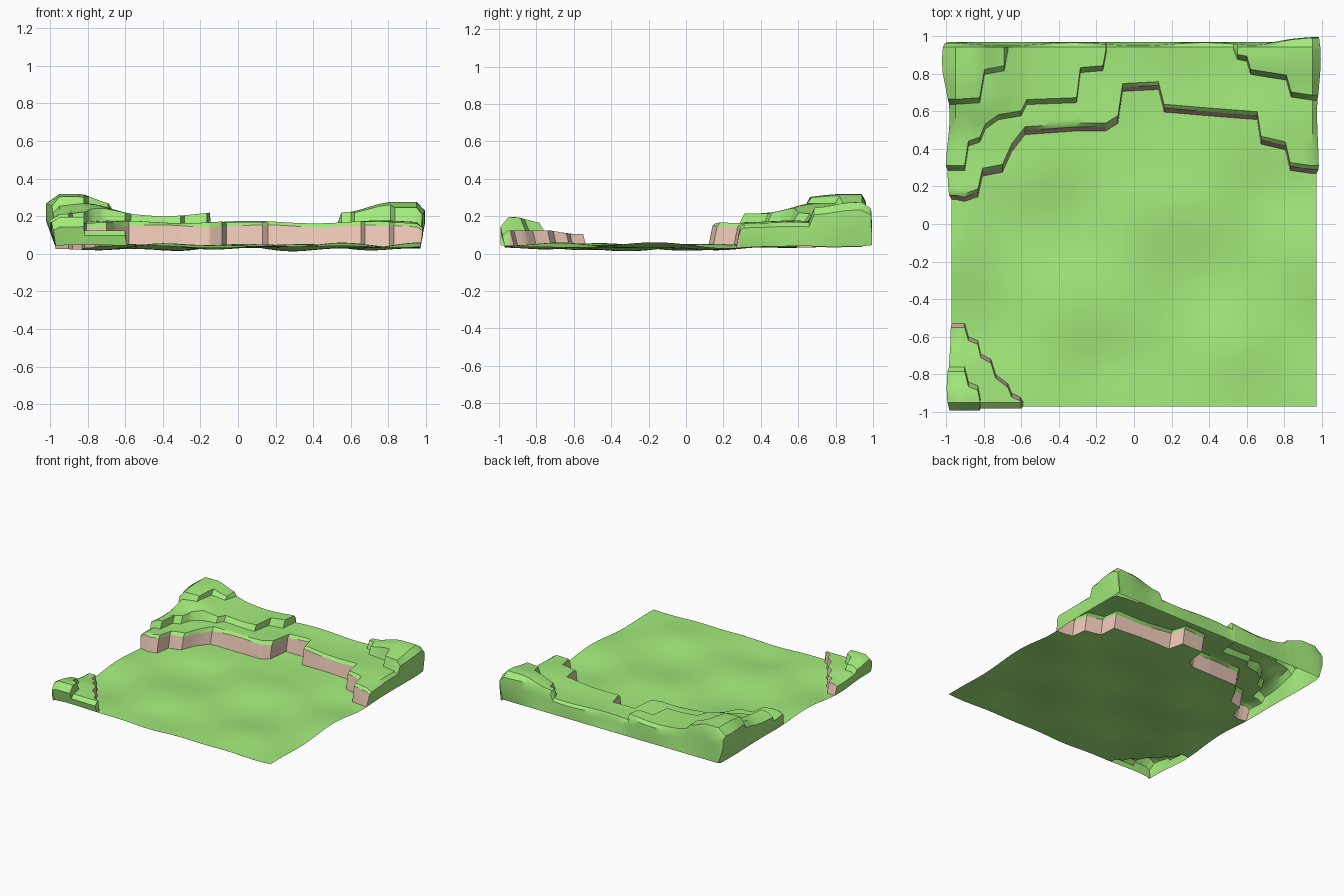
import bpy, bmesh
from math import sin, cos

if "Cube" in bpy.data.objects:
    bpy.data.objects.remove(bpy.data.objects["Cube"])

def material(name, rgb):
    m = bpy.data.materials.new(name)
    m.diffuse_color = (*rgb, 1)
    m.use_nodes = True
    m.node_tree.nodes["Principled BSDF"].inputs["Base Color"].default_value = m.diffuse_color
    return m

GRASS = material("grass", (0.37, 0.84, 0.20))
ROCK = material("rock", (0.84, 0.58, 0.47))
FRONT, BACK = -0.95, 0.94

# Plan outlines of the terraces (x, y)
CLIFF = [(-.97, .15), (-.9, .135), (-.83, .16), (-.805, .27), (-.7, .29), (-.65, .4), (-.58, .49),
         (-.3, .51), (-.15, .51), (-.085, .55), (-.06, .72), (.13, .73), (.16, .61), (.4, .59),
         (.655, .57), (.675, .44), (.805, .41), (.83, .30), (.97, .28)]
TIER2 = [(-.97, .3), (-.9, .3), (-.88, .43), (-.82, .45), (-.79, .52), (-.72, .57), (-.6, .59),
         (-.57, .65), (-.305, .66), (-.285, .82), (-.165, .83), (-.145, BACK), (.53, BACK),
         (.55, .89), (.6, .88), (.62, .81), (.81, .78), (.835, .69), (.97, .67)]
TIER3 = [(-.97, .65), (-.82, .66), (-.795, .81), (-.69, .83), (-.67, BACK), (.97, BACK)]
CORNER1 = [(-.97, -.53), (-.9, -.53), (-.88, -.6), (-.83, -.62), (-.815, -.69), (-.76, -.72),
           (-.735, -.8), (-.67, -.85), (-.65, -.9), (-.605, -.92), (-.59, FRONT), (.97, FRONT)]
CORNER2 = [(-.97, -.77), (-.9, -.77), (-.88, -.85), (-.83, -.87), (-.815, FRONT), (.97, FRONT)]

def at(line, x):
    for (x0, y0), (x1, y1) in zip(line, line[1:]):
        if x <= x1:
            return y0 + (y1 - y0) * max(0, x - x0) / (x1 - x0)
    return line[-1][1]

def ramp(v, a, b):
    t = min(1, max(0, (v - a) / (b - a)))
    return t * t * (3 - 2 * t)

# Height of each level
def ground(x, y):
    w = sin(6 * x - 5 * y + 1) + .7 * sin(9 * y + 3 * x) + .6 * sin(13 * x + 2 * y + 2)
    z = .036 + .011 * w
    k = ramp(max(abs(y), y + .5), .6, .95) * .6
    return max(.004, z * (1 - k) + .043 * k)

def top1(x, y):
    return .166 + .007 * sin(9 * x + 1) + .004 * sin(14 * y)

def top2(x, y):
    if x > .2:
        return .19 + .055 * ramp(x, .56, .82) + .03 * ramp(y, .68, .9)
    return .212 + .012 * sin(9 * x - 1.2) * -1 + .05 * ramp(y, .45, .68) * ramp(-x, .55, .85)

def top3(x, y):
    return .318 - .05 * ramp(x, -.85, -.67) - .015 * ramp(-y, -.8, -.65)

def low1(x, y):
    return .105 + .02 * ramp(-y, .6, .75)

def low2(x, y):
    return .165 + .03 * ramp(-y, .77, .92)

def column(x):
    """One front-to-back section: list of (y, z)."""
    c2, c1 = at(CORNER2, x), at(CORNER1, x)
    f, h, k = at(CLIFF, x) - .015, at(TIER2, x), at(TIER3, x)
    l1 = low1 if c1 > FRONT + .001 else ground
    l2 = low2 if c2 > FRONT + .001 else l1
    t2 = top2 if h < BACK - .001 else top1
    t3 = top3 if k < BACK - .001 else t2
    pts = []

    def span(a, b, level, n):
        for i in range(n + 1):
            y = a + (b - a) * i / n
            pts.append((y, level(x, y)))

    fr, bk = (lambda y: max(FRONT, y)), (lambda y: min(BACK, y))
    base = ground(x, -.97)
    rise = l2(x, FRONT) - base
    pts.append((-.97, base))
    pts.append((-.97 - .15 * rise, base + .65 * rise))
    span(FRONT, fr(c2 - .015), l2, 4)
    span(fr(c2 + .01), fr(c1 - .02), l1, 4)
    span(fr(c1), f, ground, 32)
    pts.append((f + .012, .10))
    pts.append((f + .022, .148 + .006 * sin(11 * x)))
    span(f + .042, bk(h - .015), top1, 6)
    span(bk(h + .012), bk(k - .015), t2, 5)
    span(bk(k + .012), BACK, t3, 4)
    zb = t3(x, BACK)
    out = .96 + .008 * sin(9 * x + 4.5) + .03 * ramp(x, .6, .88)
    pts.append((out - .004, .045 + .85 * (zb - .045)))
    pts.append((out, .045 + .55 * (zb - .045)))
    pts.append((.968, .045))
    return pts

# Columns: regular spacing plus every outline corner
xs = {round(-.95 + .05 * i, 3) for i in range(39)}
for line in (CLIFF, TIER2, TIER3, CORNER1, CORNER2):
    xs |= {x for x, y in line if abs(x) < .95}
xs = sorted(xs)
sheet = [[(x, y, z) for y, z in column(x)] for x in xs]

# Rounded outer side walls
def side(col, s, factor):
    res = []
    for x, y, z in col:
        b = min(z, ground(s * .97, y)) if -.97 < y < .96 else min(z, .045)
        bulge = (z - b) * (.09 + .05 * cos(11 * (y - .87))) * (1.3 if s < 0 else .7)
        res.append((s * (.97 + (bulge if factor else 0)), y, b + factor * (z - b)))
    return res

for s in (-1, 1):
    edge = sheet[0] if s < 0 else sheet[-1]
    extra = [side(edge, s, .82), side(edge, s, .5), side(edge, s, 0)]
    sheet = extra[::-1] + sheet if s < 0 else sheet + extra

def patch(name, a, b, mat):
    """Skin rows a..b of the sheet as one object."""
    bm = bmesh.new()
    grid = [[bm.verts.new(p) for p in col[a:b + 1]] for col in sheet]
    for c0, c1 in zip(grid, grid[1:]):
        for j in range(b - a):
            bm.faces.new((c0[j], c1[j], c1[j + 1], c0[j + 1]))
    bmesh.ops.remove_doubles(bm, verts=bm.verts, dist=.0004)
    bmesh.ops.dissolve_degenerate(bm, edges=bm.edges, dist=.0003)
    me = bpy.data.meshes.new(name)
    bm.to_mesh(me)
    bm.free()
    me.materials.append(mat)
    ob = bpy.data.objects.new(name, me)
    bpy.context.collection.objects.link(ob)
    bpy.ops.object.select_all(action='DESELECT')
    ob.select_set(True)
    bpy.context.view_layer.objects.active = ob
    bpy.ops.object.shade_smooth_by_angle(angle=.6)

# Row indices follow the order of points in column()
g0, g1 = 12, 44
patch("corner_mound", 0, g0 - 1, GRASS)
patch("corner_cliff", g0 - 1, g0, ROCK)
patch("meadow", g0, g1, GRASS)
patch("back_cliff", g1, g1 + 2, ROCK)
patch("back_terraces", g1 + 2, len(sheet[0]) - 1, GRASS)
